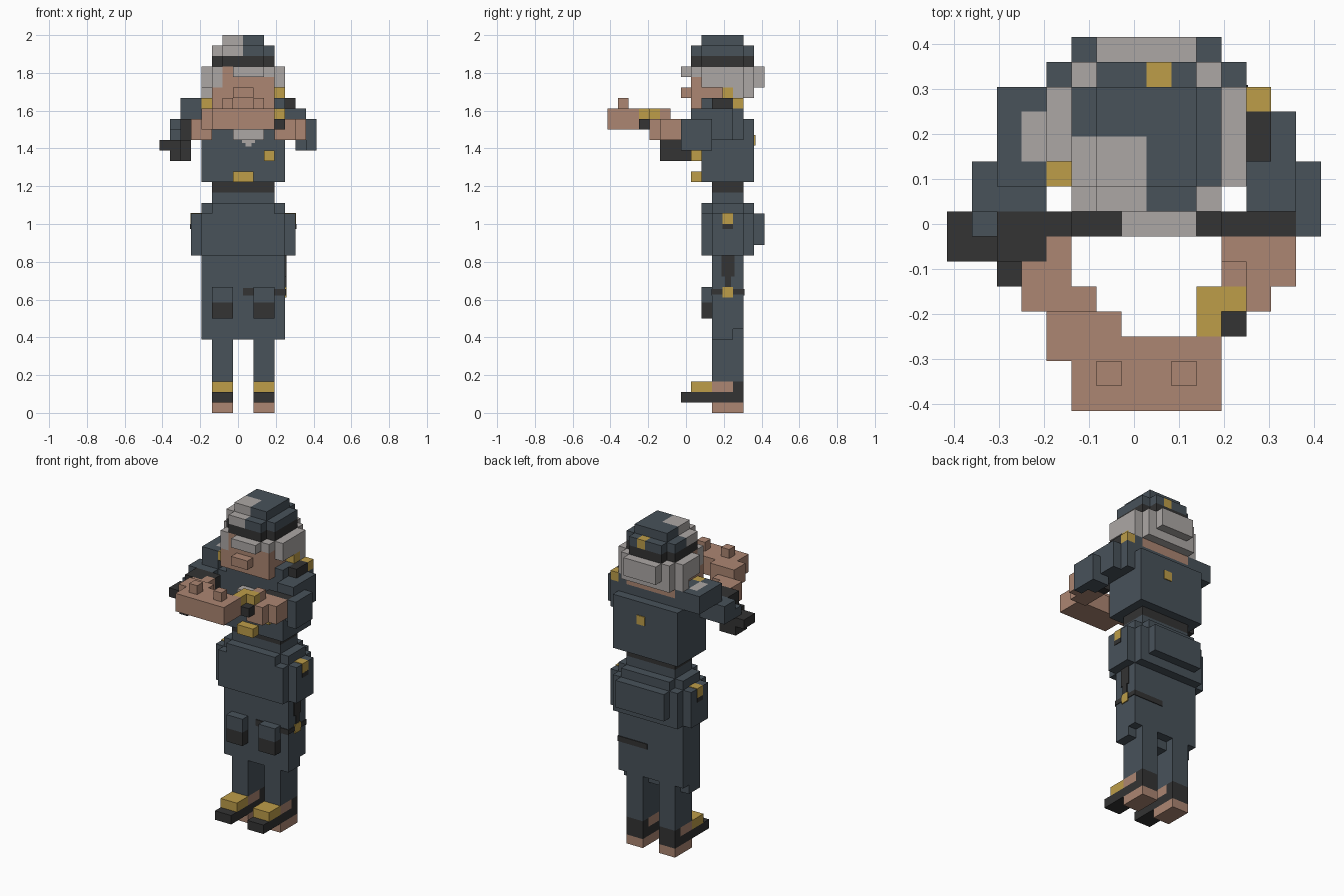
import bpy, bmesh
from mathutils import Matrix, Vector

cube = bpy.data.objects.get("Cube")
if cube:
    bpy.data.objects.remove(cube, do_unlink=True)

U = 2 / 36  # one block


def material(name, rgb):
    lin = [((c / 255 + 0.055) / 1.055) ** 2.4 for c in rgb] + [1]
    m = bpy.data.materials.new(name)
    m.use_nodes = True
    m.diffuse_color = lin
    m.node_tree.nodes["Principled BSDF"].inputs["Base Color"].default_value = lin
    return m


NAVY = material("slate_blue", (72, 82, 90))
BLACK = material("soft_black", (51, 51, 51))
SKIN = material("skin", (172, 134, 114))
GOLD = material("gold", (189, 157, 73))
GREY = material("hair_grey", (172, 167, 165))


def part(name, mat, *boxes):
    """One object from boxes given in block units: x0, x1, y0, y1, z0, z1."""
    bm = bmesh.new()
    for x0, x1, y0, y1, z0, z1 in boxes:
        centre = Vector(((x0 + x1) / 2 - 7.5, (y0 + y1) / 2 - 7.5, (z0 + z1) / 2)) * U
        size = Vector((x1 - x0, y1 - y0, z1 - z0)) * U
        bmesh.ops.create_cube(bm, size=1, matrix=Matrix.Translation(centre) @ Matrix.Diagonal(size.to_4d()))
    me = bpy.data.meshes.new(name)
    bm.to_mesh(me)
    bm.free()
    me.materials.append(mat)
    ob = bpy.data.objects.new(name, me)
    bpy.context.collection.objects.link(ob)
    return ob


def rounded(x0, x1, y0, y1, z0, z1):
    """Block layer with its four vertical corner blocks left out."""
    return [(x0 + 1, x1 - 1, y0, y1, z0, z1),
            (x0, x0 + 1, y0 + 1, y1 - 1, z0, z1),
            (x1 - 1, x1, y0 + 1, y1 - 1, z0, z1)]


# Legs, feet and shoes
for side, x in (("right", 5), ("left", 9)):
    part(side + "_leg", NAVY, (x, x + 2, 10, 13, 3, 8))
    part(side + "_sole", SKIN, (x, x + 2, 10, 13, 0, 1))
    part(side + "_shoe", BLACK, (x, x + 2, 7, 13, 1, 2), (x, x + 2, 12, 13, 2, 3))
    part(side + "_shoe_buckle", GOLD, (x, x + 2, 8, 10, 2, 3))
    part(side + "_ankle", SKIN, (x, x + 2, 10, 12, 2, 3))
    part(side + "_knee_pocket", NAVY, (x, x + 2, 9, 10, 10.5, 12))
    part(side + "_knee_pocket_base", BLACK, (x, x + 2, 9, 10, 9, 10.5))

# Skirt with wrapped stripe and side trim
part("skirt", NAVY, (4, 12, 10, 12, 7, 15), (4, 12, 12, 13, 8, 15))
part("skirt_stripe", BLACK,
     (11, 12.06, 9.92, 10, 11.2, 11.8), (12, 12.08, 10, 13, 11.3, 11.8),
     (8.4, 12.06, 13, 13.08, 11.2, 11.8), (8, 9, 9.92, 10, 11.2, 11.9))
part("side_trim", BLACK, (12, 12.1, 10.9, 12.1, 13, 15), (12, 12.1, 11.2, 11.8, 12, 13))
part("side_clasp", GOLD, (12, 12.12, 11, 12, 11, 12))

# Hips and pouches
part("hips", NAVY, (4, 12, 9, 14, 15, 19), (4, 12, 10, 13, 19, 20), (5, 11, 9, 14, 19, 20))
part("back_pouch", NAVY, (5, 11, 14, 15, 16, 19))
for side, x, out in (("right", 3, 3), ("left", 12, 13)):
    part(side + "_pouch", NAVY, (x, x + 1, 10, 13, 15, 19))
    part(side + "_pouch_clasp", GOLD, (x - 0.05, x + 1.05, 11, 12, 18, 19.06))
    part(side + "_pouch_tab", BLACK, (out - 0.06, out + 0.06, 11, 12, 17.5, 18))

# Waist, belt and torso
part("waist", NAVY, (5, 11, 10, 13, 20, 21))
part("belt", BLACK, (5, 11, 10, 13, 21, 22))
part("belt_buckle", GOLD, (7, 9, 8, 9, 22, 23))
part("torso", NAVY, (4, 12, 9, 14, 22, 28))
part("neck", NAVY, (5, 11, 9, 13, 28, 29))
part("collar", GREY, (7, 10, 8, 9, 26, 27), (7.9, 9.1, 8.9, 9, 25.7, 26), (8.2, 8.8, 8.9, 9, 25.4, 25.7))
part("chest_badge", GOLD, (10, 11, 8, 9, 24, 25))
part("back_badge", GOLD, (8, 9, 14, 14.1, 25.5, 26.5))

# Head
part("head", SKIN, (5, 11, 9, 13, 29, 33), (6, 10, 8, 9, 29, 33),
     (5, 6, 8, 9, 29, 31), (10, 11, 8, 9, 29, 32))
part("nose", SKIN, (7, 9, 7, 8, 30, 31))

# Hair
part("hair", GREY, (4, 5, 10, 13, 31, 33), (5, 6, 8, 9, 31, 33),
     (11, 12, 9, 13, 31, 33), (10, 11, 8, 9, 32, 33), (7, 10, 7, 8, 32, 33),
     (5, 11, 13, 14, 30, 33), (6, 10, 14, 15, 31, 33), (11, 12, 12, 13, 30, 31),
     (4, 5, 12, 13, 30, 31))

# Cap
part("cap_band", BLACK, *rounded(5, 11, 8, 14, 33, 34))
part("cap", NAVY, (8, 10, 8, 11, 34, 35), (10, 11, 9, 13, 34, 35), (5, 10, 11, 13, 34, 35),
     (6, 8, 13, 14, 34, 35), (9, 10, 13, 14, 34, 35),
     (8, 10, 9, 13, 35, 36), (6, 8, 11, 13, 35, 36))
part("cap_grey_panel", GREY, (6, 8, 8, 9, 34, 35), (5, 8, 9, 11, 34, 35), (6, 8, 9, 11, 35, 36))
part("cap_badge", GOLD, (8, 9, 13, 14, 34, 35))

# Right arm, reaching forward
part("right_sleeve", NAVY, (2, 3, 9, 13, 28, 30), (3, 4, 9, 13, 28, 29), (3, 4, 12, 13, 29, 30),
     (3, 4, 9, 10, 29, 30), (4, 5, 10, 13, 28, 30), (1, 4, 8, 10, 26, 28), (1, 2, 7, 8, 26, 27))
part("right_shoulder_patch", GREY, (3, 4, 10, 12, 29, 30))
part("right_shoulder_badge", GOLD, (4, 5, 9, 10, 29, 30))
part("right_cuff", BLACK, (0, 1, 6, 8, 25, 26), (1, 3, 6, 8, 24, 26), (2, 3, 5, 6, 24, 26),
     (2, 4, 6, 8, 26, 28), (4, 5, 7, 8, 26, 28))
part("right_forearm", SKIN, (4, 5, 6, 7, 26, 28), (3, 5, 4, 6, 26, 28), (5, 6, 4, 5, 27, 28),
     (4, 7, 3, 4, 27, 29), (4, 5, 2, 3, 27, 29))

# Left arm
part("left_sleeve", NAVY, (12, 13, 9, 13, 26, 29), (13, 14, 8, 12, 26, 29), (12, 13, 8, 9, 26, 29),
     (14, 15, 7, 10, 25, 28), (13, 14, 8, 10, 25, 26))
part("left_shoulder_band", BLACK, (12, 13, 10, 12, 29, 30))
part("left_shoulder_badge", GOLD, (12, 13, 12, 13, 29, 30), (11, 12, 11, 12, 30, 31))
part("left_shoulder", NAVY, (11, 12, 9, 13, 28, 30))
part("left_cuff", BLACK, (11, 14, 7, 8, 26, 28))
part("left_forearm", SKIN, (11, 14, 5, 7, 26, 28), (11, 13, 4, 5, 26, 28),
     (11, 12, 5, 6, 28, 29), (10, 11, 3, 5, 27, 28))
part("wristwatch_strap", GOLD, (10, 11, 3, 5, 28, 29), (11, 12, 4, 5, 28, 29))
part("wristwatch_face", BLACK, (11, 12, 3, 4, 27, 28))

# Joined hands with raised fingers
part("hands", SKIN, (5, 11, 0, 3, 27, 29), (6, 7, 1, 2, 29, 30), (9, 10, 1, 2, 29, 30))
